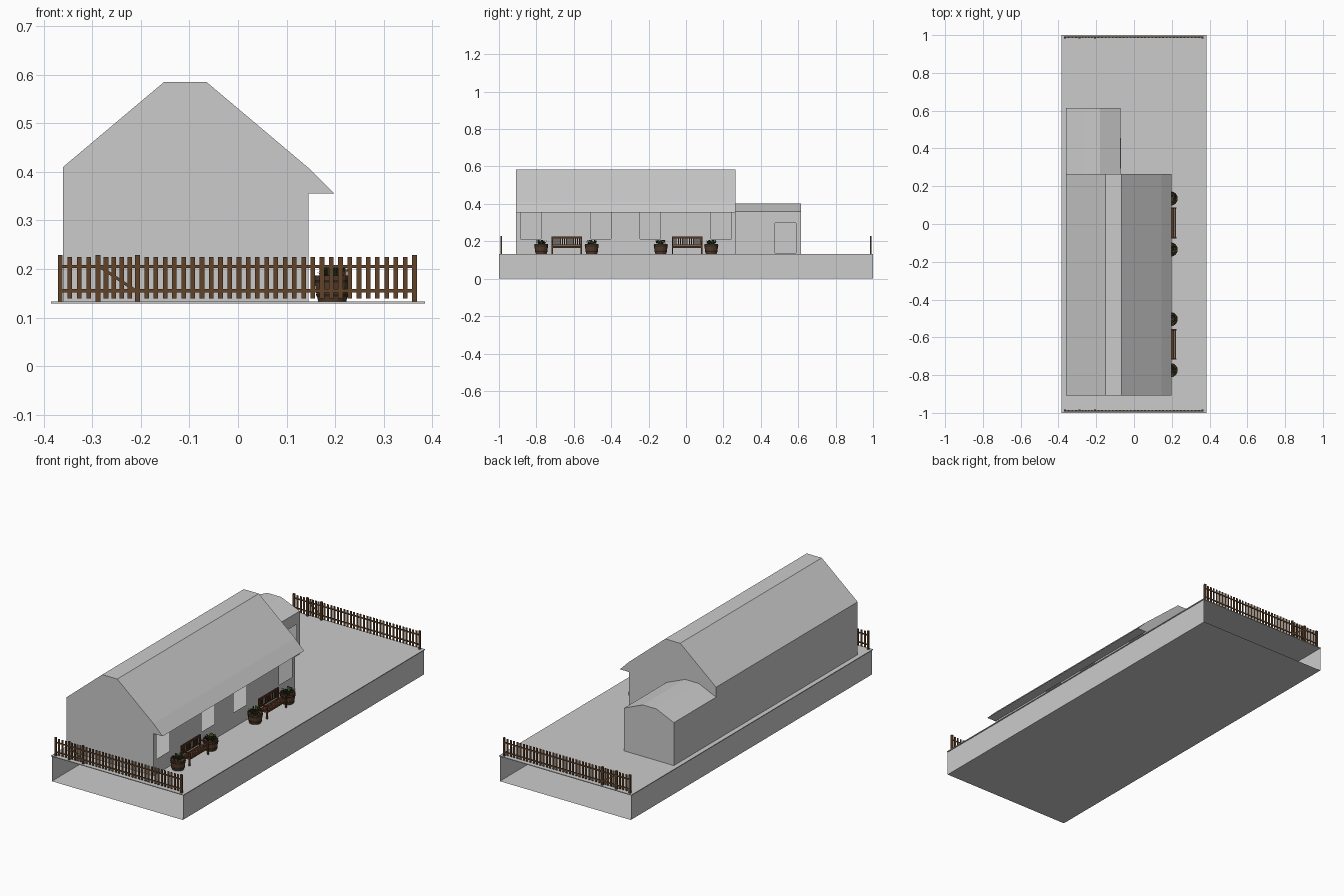
import bpy, bmesh, math, random
from mathutils import Vector, Matrix

if "Cube" in bpy.data.objects:
    bpy.data.objects.remove(bpy.data.objects["Cube"])

random.seed(4)


def material(name, rgb):
    m = bpy.data.materials.new(name)
    m.diffuse_color = (*rgb, 1)
    m.use_nodes = True
    m.node_tree.nodes["Principled BSDF"].inputs["Base Color"].default_value = m.diffuse_color
    return m


WOOD = material("fence_wood", (0.12, 0.055, 0.022))
BENCH = material("bench_wood", (0.10, 0.040, 0.018))
BARREL = material("barrel_wood", (0.09, 0.045, 0.022))
METAL = material("dark_metal", (0.02, 0.02, 0.02))
LEAF = material("leaf_green", (0.03, 0.06, 0.015))


def finish(name, bm, mat=None, normals=True):
    if normals:
        bmesh.ops.recalc_face_normals(bm, faces=bm.faces[:])
    me = bpy.data.meshes.new(name)
    bm.to_mesh(me)
    bm.free()
    ob = bpy.data.objects.new(name, me)
    bpy.context.collection.objects.link(ob)
    if mat:
        me.materials.append(mat)
    return ob


def box(bm, x0, x1, y0, y1, z0, z1, turn=None):
    c = Vector(((x0 + x1) / 2, (y0 + y1) / 2, (z0 + z1) / 2))
    m = Matrix.Translation(c) @ (turn or Matrix()) @ Matrix.Diagonal((x1 - x0, y1 - y0, z1 - z0, 1))
    bmesh.ops.create_cube(bm, size=1, matrix=m)


def shell(name, profile, y0, y1, holes, front=True):
    """Hollow building; the last profile edge is the right wall, with openings (ya, yb, za, zb)."""
    bm = bmesh.new()

    def face(pts):
        bm.faces.new([bm.verts.new(p) for p in pts])

    for (xa, za), (xb, zb) in zip(profile[:-2], profile[1:-1]):
        face([(xa, y0, za), (xb, y0, zb), (xb, y1, zb), (xa, y1, za)])
    for y in ([y0, y1] if front else [y1]):
        face([(x, y, z) for x, z in profile])
    x, top, bottom = profile[-1][0], profile[-2][1], profile[-1][1]
    ys = sorted({y0, y1, *[v for h in holes for v in h[:2]]})
    zs = sorted({top, bottom, *[v for h in holes for v in h[2:]]})
    for ya, yb in zip(ys, ys[1:]):
        for za, zb in zip(zs, zs[1:]):
            cy, cz = (ya + yb) / 2, (za + zb) / 2
            if not any(h[0] < cy < h[1] and h[2] < cz < h[3] for h in holes):
                face([(x, ya, za), (x, yb, za), (x, yb, zb), (x, ya, zb)])
    bmesh.ops.remove_doubles(bm, verts=bm.verts[:], dist=1e-5)
    return finish(name, bm)


# Plinth: bottom and two long sides, open at both ends
bm = bmesh.new()
path = [(-0.38, 0.13), (-0.38, 0), (0.38, 0), (0.38, 0.13)]
rows = [[bm.verts.new((x, y, z)) for x, z in path] for y in (-1, 1)]
for i in range(3):
    bm.faces.new([rows[0][i], rows[0][i + 1], rows[1][i + 1], rows[1][i]])
finish("plinth", bm)

# Ground slab
bm = bmesh.new()
box(bm, -0.385, 0.385, -1, 1, 0.129, 0.133)
finish("ground_slab", bm)

# Main building with clipped ridge, eave on the right side and four windows
shell("main_building",
      [(-0.36, 0.133), (-0.36, 0.41), (-0.152, 0.585), (-0.065, 0.585), (0.145, 0.408),
       (0.198, 0.355), (0.145, 0.355), (0.145, 0.133)], -0.908, 0.265,
      [(a, a + 0.108, 0.212, 0.355) for a in (-0.884, -0.509, -0.245, 0.134)])

# Rear annex with a doorway
shell("annex", [(-0.36, 0.133), (-0.36, 0.358), (-0.26, 0.403), (-0.18, 0.403),
                (-0.072, 0.358), (-0.072, 0.133)], 0.265, 0.615,
      [(0.475, 0.588, 0.137, 0.298)], front=False)

# Narrow ledge on the annex wall
bm = bmesh.new()
box(bm, -0.073, -0.068, 0.295, 0.455, 0.301, 0.305)
finish("annex_ledge", bm)


def fence(name, side):
    y = side * 0.987

    def slat(x, w, z0, z1, t):
        box(bm, x - w / 2, x + w / 2, y - t / 2, y + t / 2, z0, z1)

    # Posts
    bm = bmesh.new()
    posts = (-0.366, -0.288, -0.207, 0.363)
    for x in posts:
        slat(x, 0.010, 0.132, 0.229, 0.009)
    finish(name + "_posts", bm, WOOD)
    # Pickets, spread evenly between the posts
    bm = bmesh.new()
    for a, b, n in zip(posts, posts[1:], (4, 5, 30)):
        for i in range(1, n):
            slat(a + (b - a) * i / n, 0.0095, 0.139, 0.225, 0.003)
    finish(name + "_pickets", bm, WOOD)
    # Rails and the diagonal gate brace
    bm = bmesh.new()
    yr = y + side * 0.003
    for z in (0.155, 0.205):
        box(bm, posts[0], posts[-1], yr - 0.0015, yr + 0.0015, z - 0.0035, z + 0.0035)
    turn = Matrix.Rotation(math.atan2(0.05, 0.075), 4, 'Y')
    box(bm, -0.292, -0.204, yr - 0.0015, yr + 0.0015, 0.177, 0.183, turn)
    finish(name + "_rails", bm, WOOD)


fence("front_fence", -1)
fence("rear_fence", 1)


def bench(name, y0, y1):
    bm = bmesh.new()
    # Legs, back posts and armrests
    for y in (y0, y1 - 0.007):
        box(bm, 0.168, 0.175, y, y + 0.007, 0.133, 0.222)
        box(bm, 0.216, 0.223, y, y + 0.007, 0.133, 0.195)
        box(bm, 0.172, 0.226, y, y + 0.007, 0.195, 0.199)
        box(bm, 0.172, 0.220, y + 0.002, y + 0.005, 0.164, 0.170)
    # Seat boards
    for i in range(5):
        x = 0.176 + i * 0.0095
        box(bm, x, x + 0.008, y0, y1, 0.170, 0.174)
    # Back rails and slats
    box(bm, 0.168, 0.175, y0, y1, 0.216, 0.225)
    box(bm, 0.169, 0.174, y0, y1, 0.178, 0.183)
    box(bm, 0.216, 0.221, y0, y1, 0.163, 0.170)
    n = 14
    for i in range(1, n):
        y = y0 + (y1 - y0) * i / n
        box(bm, 0.170, 0.173, y - 0.003, y + 0.003, 0.182, 0.217)
    finish(name, bm, BENCH)


bench("front_bench", -0.718, -0.557)
bench("rear_bench", -0.076, 0.088)


def lathe(name, profile, x, y, mat, n=16):
    bm = bmesh.new()
    vs = [bm.verts.new((r, 0, z)) for r, z in profile]
    es = [bm.edges.new(p) for p in zip(vs, vs[1:])]
    bmesh.ops.spin(bm, geom=vs + es, cent=(0, 0, 0), axis=(0, 0, 1), steps=n, angle=math.tau)
    bmesh.ops.remove_doubles(bm, verts=bm.verts[:], dist=1e-5)
    ob = finish(name, bm, mat)
    ob.location = (x, y, 0)


def planter(i, x, y):
    name = f"planter_{i}"
    # Half barrel with soil, and two hoops
    lathe(name + "_barrel", [(0, 0.133), (0.029, 0.133), (0.034, 0.155), (0.037, 0.186),
                             (0.033, 0.186), (0.032, 0.180), (0, 0.181)], x, y, BARREL)
    for k, (r, z) in enumerate(((0.0325, 0.143), (0.0368, 0.172))):
        lathe(f"{name}_hoop_{k}", [(r - 0.003, z), (r, z), (r + 0.0008, z + 0.005),
                                   (r - 0.003, z + 0.005)], x, y, METAL)
    # Folded leaves arching out of the soil
    bm = bmesh.new()
    for _ in range(46):
        a, rad = random.uniform(0, math.tau), 0.025 * math.sqrt(random.random())
        out = Vector((math.cos(a), math.sin(a), 0))
        side = Vector((-out.y, out.x, 0)) * 0.004
        p = Vector((x, y, 0.180)) + out * rad
        h = random.uniform(0.012, 0.028)
        mid, tip = p + out * 0.003 + Vector((0, 0, h)), p + out * 0.010 + Vector((0, 0, h * 0.95))
        v = [bm.verts.new(q) for q in (p, mid - side, tip, mid + side)]
        bm.faces.new(v)
    finish(name + "_leaves", bm, LEAF, normals=False)


for i, y in enumerate((-0.774, -0.504, -0.135, 0.135)):
    planter(i + 1, 0.194, y)
